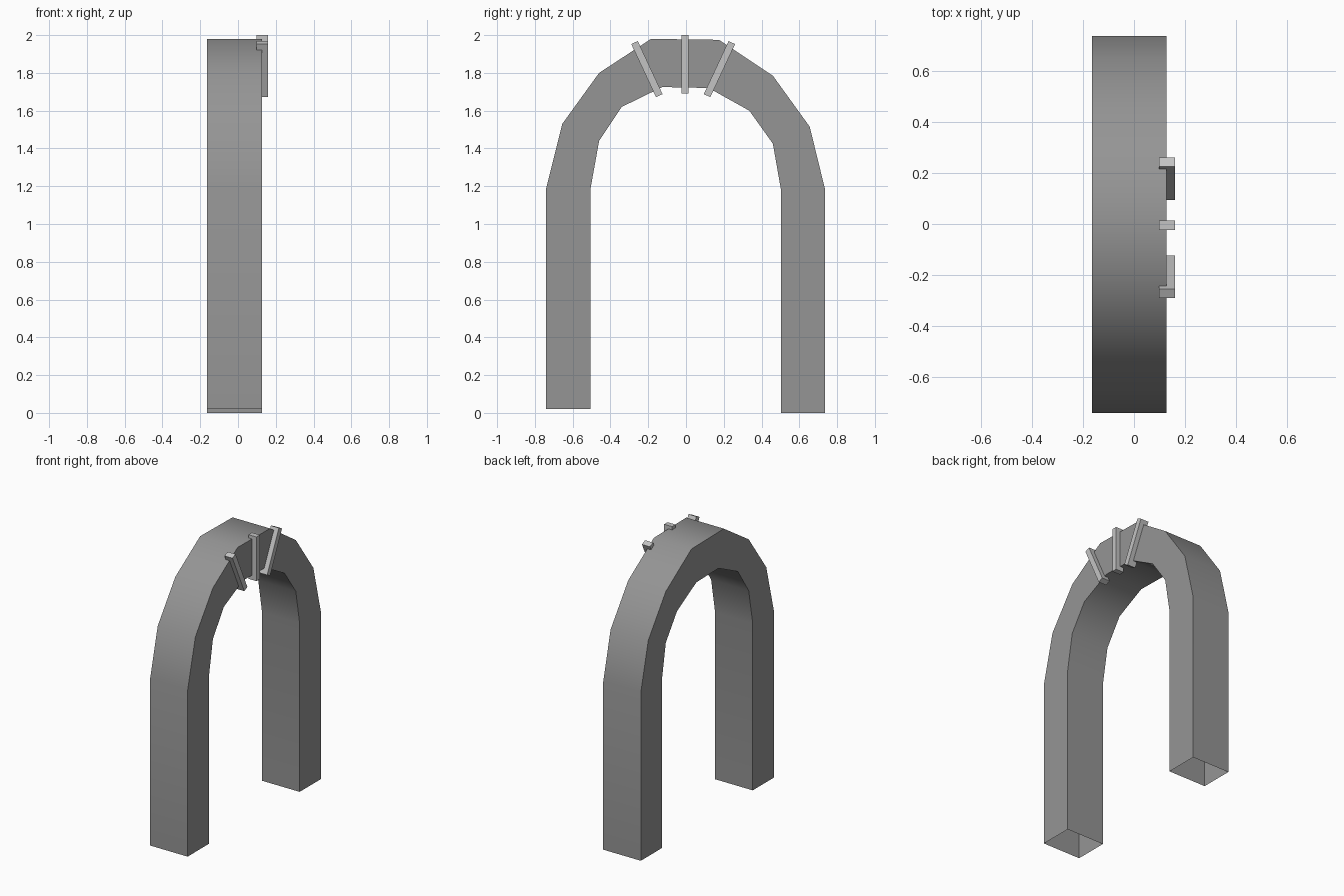
import bpy
import bmesh
import math

cube = bpy.data.objects.get("Cube")
if cube:
    bpy.data.objects.remove(cube, do_unlink=True)


def make_material(name, value):
    mat = bpy.data.materials.new(name)
    mat.use_nodes = True
    colour = (value, value, value, 1)
    mat.diffuse_color = colour
    mat.node_tree.nodes["Principled BSDF"].inputs["Base Color"].default_value = colour
    return mat


def finish(bm, name, mat):
    bmesh.ops.recalc_face_normals(bm, faces=bm.faces)
    mesh = bpy.data.meshes.new(name)
    bm.to_mesh(mesh)
    bm.free()
    obj = bpy.data.objects.new(name, mesh)
    mesh.materials.append(mat)
    bpy.context.collection.objects.link(obj)
    return obj


stone = make_material("mid grey", 0.3)
trim = make_material("light grey", 0.55)

# Arch: hollow square tube swept along outer and inner (y, z) outlines, open feet
OUTER = [(-0.74, 0.02), (-0.74, 1.19), (-0.655, 1.53), (-0.46, 1.8), (-0.185, 1.98),
         (0.175, 1.975), (0.46, 1.785), (0.655, 1.515), (0.737, 1.18), (0.737, 0)]
INNER = [(-0.505, 0.02), (-0.505, 1.19), (-0.46, 1.44), (-0.34, 1.62), (-0.125, 1.725),
         (0.12, 1.72), (0.335, 1.6), (0.46, 1.425), (0.503, 1.18), (0.503, 0)]
BACK, FACE = -0.165, 0.127

bm = bmesh.new()
rings = []
for o, i in zip(OUTER, INNER):
    corners = [(BACK, *o), (FACE, *o), (FACE, *i), (BACK, *i)]
    rings.append([bm.verts.new(c) for c in corners])
for a, b in zip(rings, rings[1:]):
    for k in range(4):
        n = (k + 1) % 4
        bm.faces.new((a[k], a[n], b[n], b[k]))
arch = finish(bm, "arch", stone)
bpy.ops.object.select_all(action="DESELECT")
arch.select_set(True)
bpy.context.view_layer.objects.active = arch
bpy.ops.object.shade_smooth_by_angle(angle=math.radians(40))

# Three bars fanned across the crown on the +x face
BARS = [("front_bar", -0.207, 1.82, 25), ("middle_bar", -0.005, 1.845, 0),
        ("rear_bar", 0.177, 1.82, -25)]
for name, y, z, tilt in BARS:
    bm = bmesh.new()
    bmesh.ops.create_cube(bm, size=1)
    bmesh.ops.scale(bm, vec=(0.062, 0.038, 0.31), verts=bm.verts)
    bar = finish(bm, name, trim)
    bar.location = (0.129, y, z)
    bar.rotation_euler.x = math.radians(tilt)
